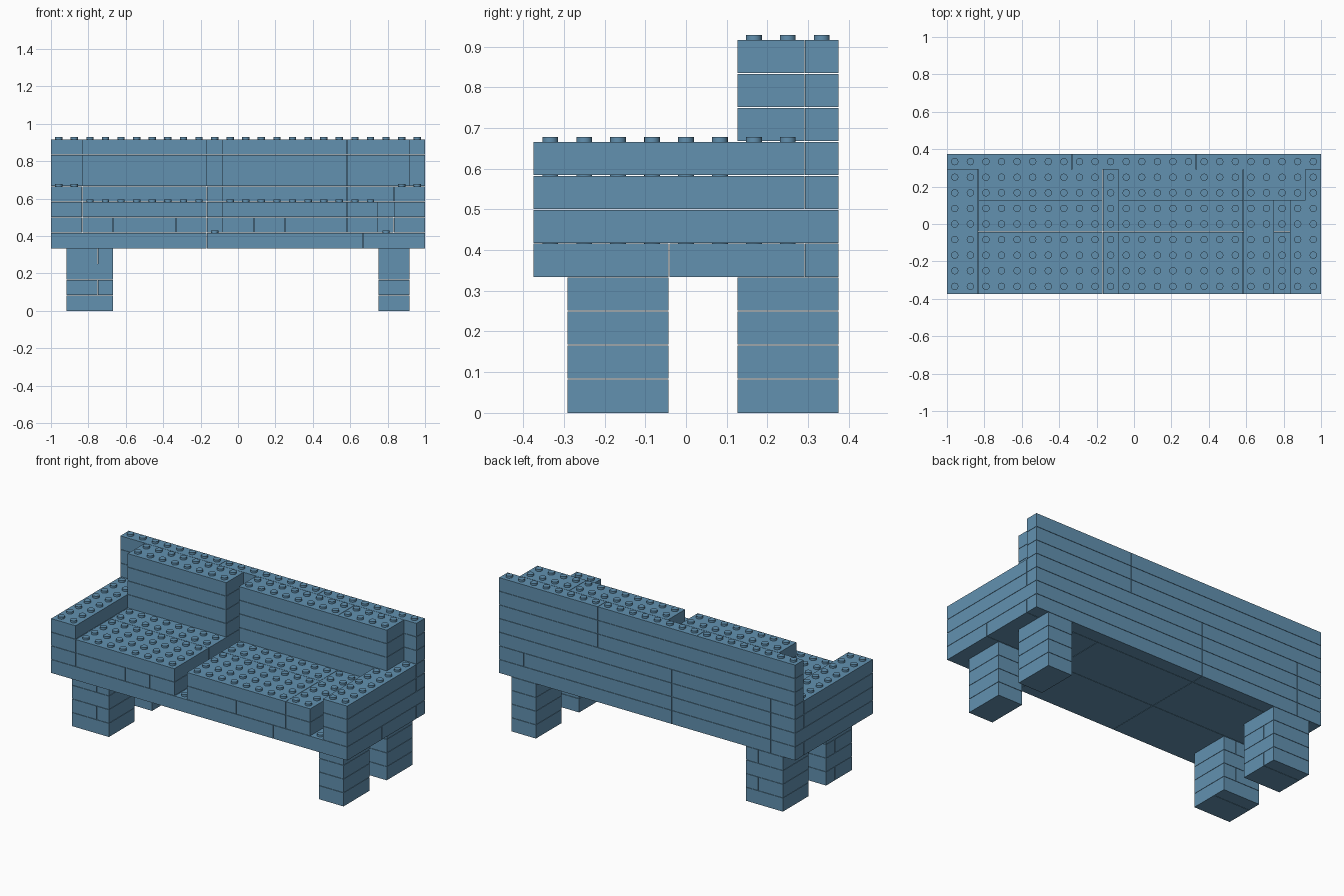
import bpy, bmesh, math
from mathutils import Matrix

if "Cube" in bpy.data.objects:
    bpy.data.objects.remove(bpy.data.objects["Cube"])

U = 1 / 12          # brick pitch and layer height
GAP = 0.001         # seam around each brick
STUD_R, STUD_H = 0.0195, 0.0125

blue = bpy.data.materials.new("steel blue")
blue.diffuse_color = (0.122, 0.283, 0.434, 1)
blue.use_nodes = True
blue.node_tree.nodes["Principled BSDF"].inputs["Base Color"].default_value = blue.diffuse_color

parts = {}          # part name -> list of bricks (i0, i1, j0, j1, layer)


def lay(part, layers, xs, ys):
    """Lay a grid of bricks between the given cuts, in stud units."""
    for k in layers:
        for i0, i1 in zip(xs, xs[1:]):
            for j0, j1 in zip(ys, ys[1:]):
                parts.setdefault(part, []).append((i0, i1, j0, j1, k))


# Legs: four layers, the wide left ones with alternating bond
for side, j in (("front", 1), ("back", 6)):
    lay(side + "_left_leg", (0, 2), [1, 4], [j, j + 2, j + 3])
    lay(side + "_left_leg", (1, 3), [1, 3, 4], [j, j + 3])
    lay(side + "_right_leg", range(4), [21, 23], [j, j + 3])

# Base platform
lay("base", [4], [0, 10, 18, 20, 24], [0, 4, 8])

# Seat cushions, two layers with a gap between them
lay("left_seat", [5], [2, 4, 6, 8, 10], [0, 4, 8])
lay("left_seat", [6], [2, 10], [0, 4, 8])
lay("right_seat", [5], [11, 13, 15, 19, 21], [0, 4, 8])
lay("right_seat", [6], [11, 19], [0, 4, 8])
lay("right_seat", [6], [19, 21], [0, 8])

# Armrests, the lowest layer keyed into the back wall
for name, i in (("left_armrest", 0), ("right_armrest", 22)):
    lay(name, [5], [i, i + 2], [0, 9])
    lay(name, [6, 7], [i, i + 2], [0, 8])

# Back wall
lay("back_wall", [4, 6, 7], [0, 2, 10, 24], [8, 9])
lay("back_wall", [5], [2, 10, 22], [8, 9])
lay("back_wall", [8, 9, 10], [0, 8, 16, 24], [8, 9])

# Back cushions, the right one reaching over the armrest
lay("left_back_cushion", range(7, 11), [2, 10], [6, 8])
lay("right_back_cushion", [7], [11, 19, 22], [6, 8])
lay("right_back_cushion", range(8, 11), [11, 19, 23], [6, 8])

# Occupied cells, so that studs only go on open tops
filled = {(i, j, k) for bricks in parts.values() for i0, i1, j0, j1, k in bricks
          for i in range(i0, i1) for j in range(j0, j1)}


def add_box(bm, lo, hi):
    size = [h - l for l, h in zip(lo, hi)]
    mid = [(h + l) / 2 for l, h in zip(lo, hi)]
    bmesh.ops.create_cube(bm, size=1, matrix=Matrix.Translation(mid) @ Matrix.Diagonal((*size, 1)))


def add_stud(bm, x, y, z):
    depth = STUD_H + GAP
    bmesh.ops.create_cone(bm, cap_ends=True, segments=16, radius1=STUD_R, radius2=STUD_R,
                          depth=depth, matrix=Matrix.Translation((x, y, z - GAP + depth / 2)))


for name, bricks in parts.items():
    bm = bmesh.new()
    for i0, i1, j0, j1, k in bricks:
        add_box(bm, (i0 * U - 1 + GAP, j0 * U - 0.375 + GAP, k * U + (GAP if k else 0)),
                (i1 * U - 1 - GAP, j1 * U - 0.375 - GAP, (k + 1) * U - GAP))
        for i in range(i0, i1):
            for j in range(j0, j1):
                if (i, j, k + 1) not in filled:
                    add_stud(bm, (i + 0.5) * U - 1, (j + 0.5) * U - 0.375, (k + 1) * U - GAP)
    mesh = bpy.data.meshes.new(name)
    bm.to_mesh(mesh)
    bm.free()
    mesh.materials.append(blue)
    obj = bpy.data.objects.new(name, mesh)
    bpy.context.collection.objects.link(obj)
    bpy.context.view_layer.objects.active = obj
    obj.select_set(True)
    bpy.ops.object.shade_smooth_by_angle(angle=math.radians(35))
    obj.select_set(False)
